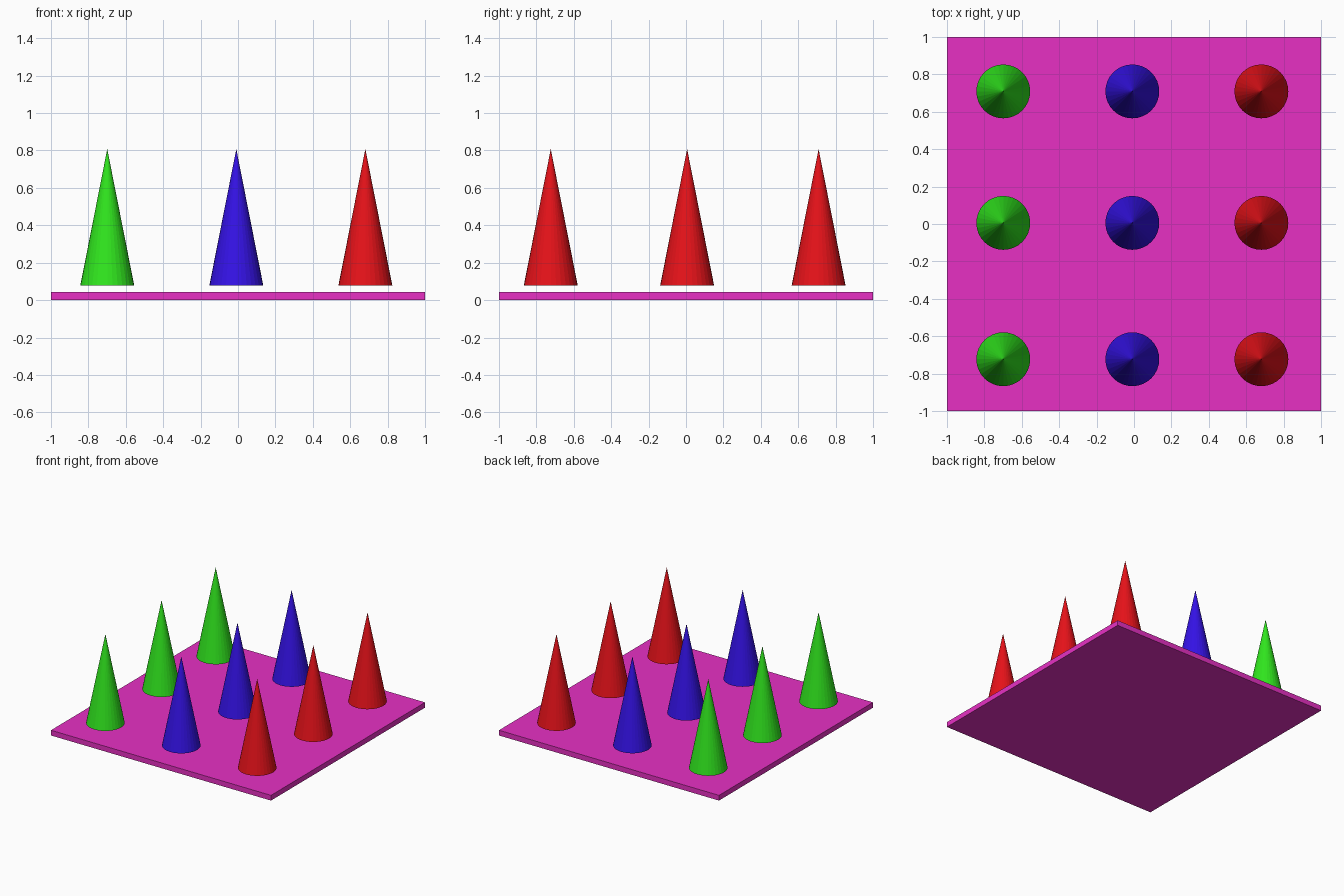
import bpy

if "Cube" in bpy.data.objects:
    bpy.data.objects.remove(bpy.data.objects["Cube"])


def material(name, rgb):
    mat = bpy.data.materials.new(name)
    mat.diffuse_color = (*rgb, 1)
    mat.use_nodes = True
    mat.node_tree.nodes["Principled BSDF"].inputs["Base Color"].default_value = mat.diffuse_color
    return mat


# Square base plate
bpy.ops.mesh.primitive_cube_add(size=1, location=(0, 0, 0.0215))
plate = bpy.context.object
plate.name = "base_plate"
plate.scale = (2, 2, 0.043)
plate.data.materials.append(material("magenta", (0.8, 0.03, 0.55)))

# Three coloured columns of cones, hovering just above the plate
BOTTOM, TIP, RADIUS = 0.079, 0.808, 0.144
columns = [
    ("green", -0.699, (0.03, 0.8, 0.013)),
    ("blue", -0.009, (0.035, 0.006, 0.8)),
    ("red", 0.681, (0.8, 0.006, 0.01)),
]
rows = [("front", -0.723), ("middle", 0.006), ("back", 0.709)]

for colour, x, rgb in columns:
    mat = material(colour, rgb)
    for row, y in rows:
        bpy.ops.mesh.primitive_cone_add(
            vertices=32, radius1=RADIUS, radius2=0, depth=TIP - BOTTOM,
            location=(x, y, (TIP + BOTTOM) / 2))
        cone = bpy.context.object
        cone.name = f"{colour}_cone_{row}"
        cone.data.materials.append(mat)
